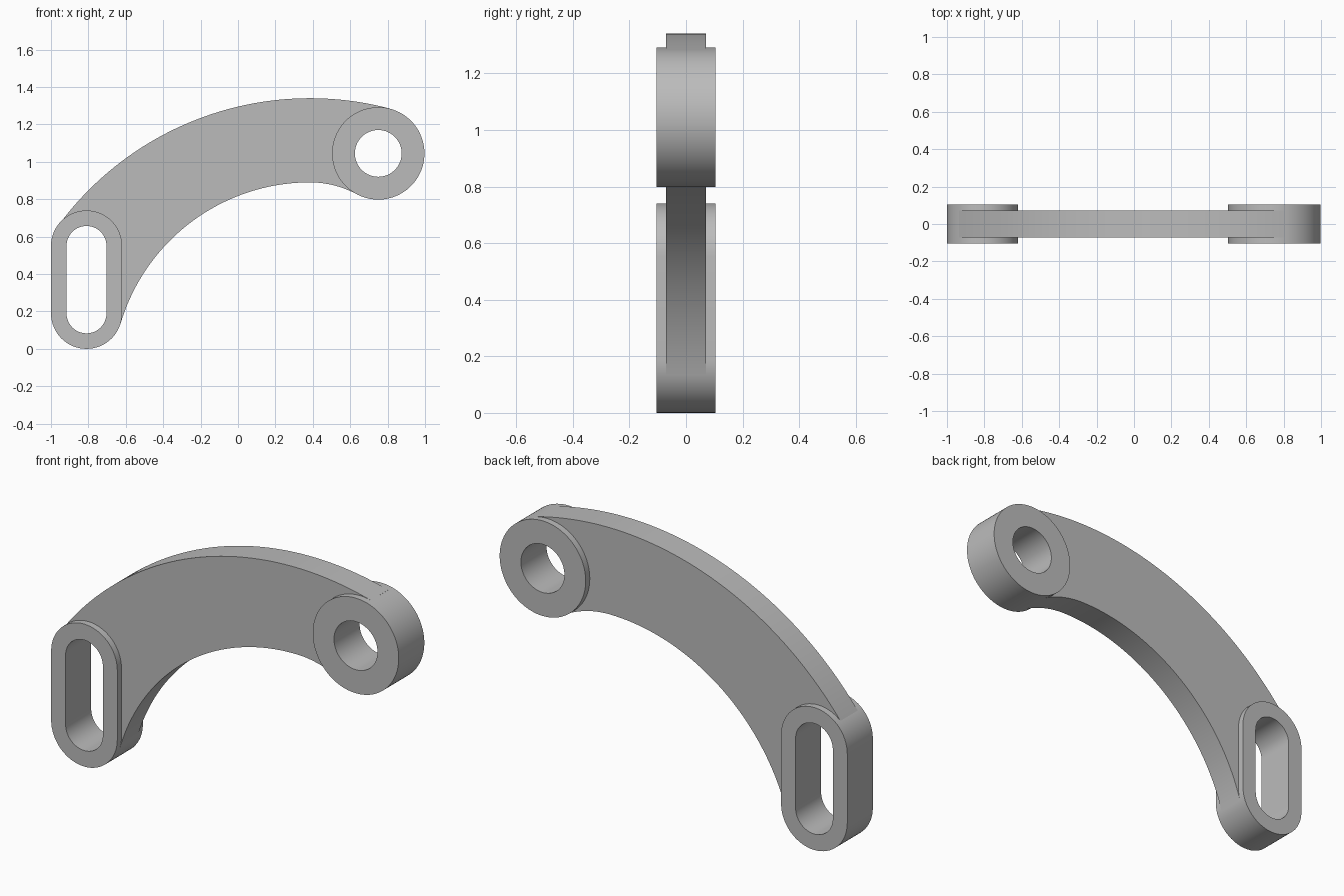
import bpy
import bmesh
from math import atan2, cos, sin, pi, radians

cube = bpy.data.objects.get("Cube")
if cube:
    bpy.data.objects.remove(cube, do_unlink=True)

grey = bpy.data.materials.new("plain grey")
grey.use_nodes = True
grey.diffuse_color = (0.5, 0.5, 0.5, 1)
grey.node_tree.nodes["Principled BSDF"].inputs["Base Color"].default_value = (0.5, 0.5, 0.5, 1)

RING = (0.75, 1.045)
RING_R, RING_HOLE = 0.247, 0.125
SLOT_LOW, SLOT_HIGH = (-0.81, 0.19), (-0.81, 0.55)
SLOT_R, SLOT_HOLE = 0.19, 0.107


def arc(centre, r, start, end, n=32):
    """Points on an arc in the x-z plane, angles in radians."""
    steps = [start + (end - start) * i / n for i in range(n + 1)]
    return [(centre[0] + r * cos(a), centre[1] + r * sin(a)) for a in steps]


def heading(a, b):
    return atan2(b[1] - a[1], b[0] - a[0])


def stadium(low, high, r):
    return arc(high, r, 0, pi) + arc(low, r, pi, 2 * pi)


def finish(bm, name):
    bmesh.ops.recalc_face_normals(bm, faces=bm.faces)
    mesh = bpy.data.meshes.new(name)
    bm.to_mesh(mesh)
    bm.free()
    mesh.materials.append(grey)
    obj = bpy.data.objects.new(name, mesh)
    bpy.context.collection.objects.link(obj)
    bpy.ops.object.select_all(action='DESELECT')
    obj.select_set(True)
    bpy.context.view_layer.objects.active = obj
    bpy.ops.object.shade_smooth_by_angle(angle=radians(30))


def boss(name, outer, inner, half):
    """A through-holed boss between two matching outlines."""
    bm = bmesh.new()
    loops = [[bm.verts.new((x, y, z)) for x, z in pts]
             for pts, y in ((outer, -half), (outer, half), (inner, half), (inner, -half))]
    n = len(outer)
    for k in range(4):
        a, b = loops[k], loops[(k + 1) % 4]
        for i in range(n):
            j = (i + 1) % n
            bm.faces.new((a[i], a[j], b[j], b[i]))
    finish(bm, name)


def plate(name, outline, half):
    bm = bmesh.new()
    face = bm.faces.new([bm.verts.new((x, -half, z)) for x, z in outline])
    made = bmesh.ops.extrude_face_region(bm, geom=[face])["geom"]
    verts = [v for v in made if isinstance(v, bmesh.types.BMVert)]
    bmesh.ops.translate(bm, verts=verts, vec=(0, 2 * half, 0))
    finish(bm, name)


# Round and slotted end bosses
boss("round_end_boss", arc(RING, RING_R, 0, 2 * pi, 96)[:-1],
     arc(RING, RING_HOLE, 0, 2 * pi, 96)[:-1], 0.105)
boss("slotted_end_boss", stadium(SLOT_LOW, SLOT_HIGH, SLOT_R),
     stadium(SLOT_LOW, SLOT_HIGH, SLOT_HOLE), 0.105)

# Curved arm: arcs tangent to the bosses, its ends hidden inside the boss walls
top_c, top_r = (0.385, -0.331), 1.671
long_c, long_r = (0.385, -0.167), 1.057
short_c, short_r = (0.385, 0.367), 0.523
top_a, top_b = heading(top_c, SLOT_HIGH), heading(top_c, RING)
under_a, under_b = heading(long_c, SLOT_LOW), heading(short_c, RING)
ring_mid = (RING_R + RING_HOLE) / 2
slot_mid = (SLOT_R + SLOT_HOLE) / 2

outline = arc(top_c, top_r, top_a, top_b, 64)
outline += arc(RING, ring_mid, top_b, under_b + pi)
outline += arc(short_c, short_r, under_b, pi / 2, 16)
outline += arc(long_c, long_r, pi / 2, under_a, 48)[1:]
outline += arc(SLOT_LOW, slot_mid, under_a - pi, 0, 8)
outline += arc(SLOT_HIGH, slot_mid, 0, top_a, 24)
plate("curved_arm", outline, 0.071)
